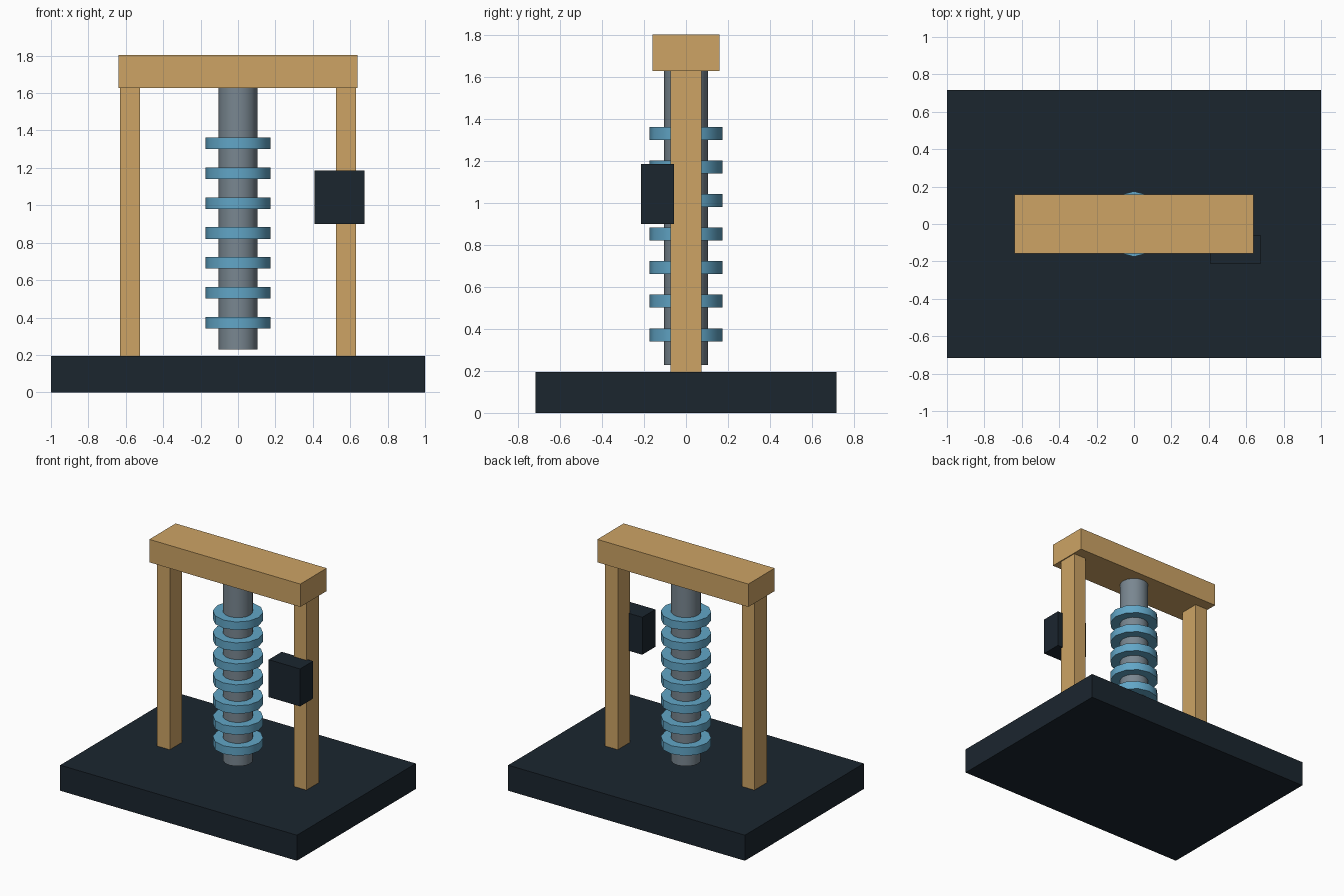
import bpy, math

if "Cube" in bpy.data.objects:
    bpy.data.objects.remove(bpy.data.objects["Cube"])


def material(name, rgb):
    m = bpy.data.materials.new(name)
    m.diffuse_color = (*rgb, 1)
    m.use_nodes = True
    m.node_tree.nodes["Principled BSDF"].inputs["Base Color"].default_value = m.diffuse_color
    return m


dark = material("dark_slate", (0.011, 0.019, 0.028))
wood = material("wood", (0.61, 0.37, 0.13))
steel = material("steel", (0.19, 0.24, 0.28))
blue = material("blue", (0.12, 0.38, 0.57))


def box(name, lo, hi, mat):
    bpy.ops.mesh.primitive_cube_add(size=1, location=[(a + b) / 2 for a, b in zip(lo, hi)])
    o = bpy.context.object
    o.name = name
    o.scale = [b - a for a, b in zip(lo, hi)]
    bpy.ops.object.transform_apply(location=False, rotation=False, scale=True)
    o.data.materials.append(mat)


def cylinder(name, radius, z0, z1, sides, mat):
    bpy.ops.mesh.primitive_cylinder_add(vertices=sides, radius=radius, depth=z1 - z0,
                                        location=(0, 0, (z0 + z1) / 2))
    o = bpy.context.object
    o.name = name
    o.data.materials.append(mat)
    bpy.ops.object.shade_smooth_by_angle(angle=math.radians(35))


# Base slab
box("base", (-1, -0.717, 0), (1, 0.717, 0.195), dark)

# Portal frame: two posts and a crossbeam
for side, x in (("left", -0.577), ("right", 0.577)):
    box(side + "_post", (x - 0.053, -0.075, 0.19), (x + 0.053, 0.075, 1.635), wood)
box("crossbeam", (-0.638, -0.159, 1.628), (0.638, 0.159, 1.803), wood)

# Hanging shaft with evenly spaced collars
cylinder("shaft", 0.104, 0.228, 1.635, 16, steel)
for i in range(7):
    z = 0.372 + 0.16 * i
    cylinder(f"collar_{i + 1}", 0.175, z - 0.031, z + 0.031, 12, blue)

# Control box on the front of the right post
box("control_box", (0.41, -0.215, 0.90), (0.675, -0.058, 1.186), dark)
